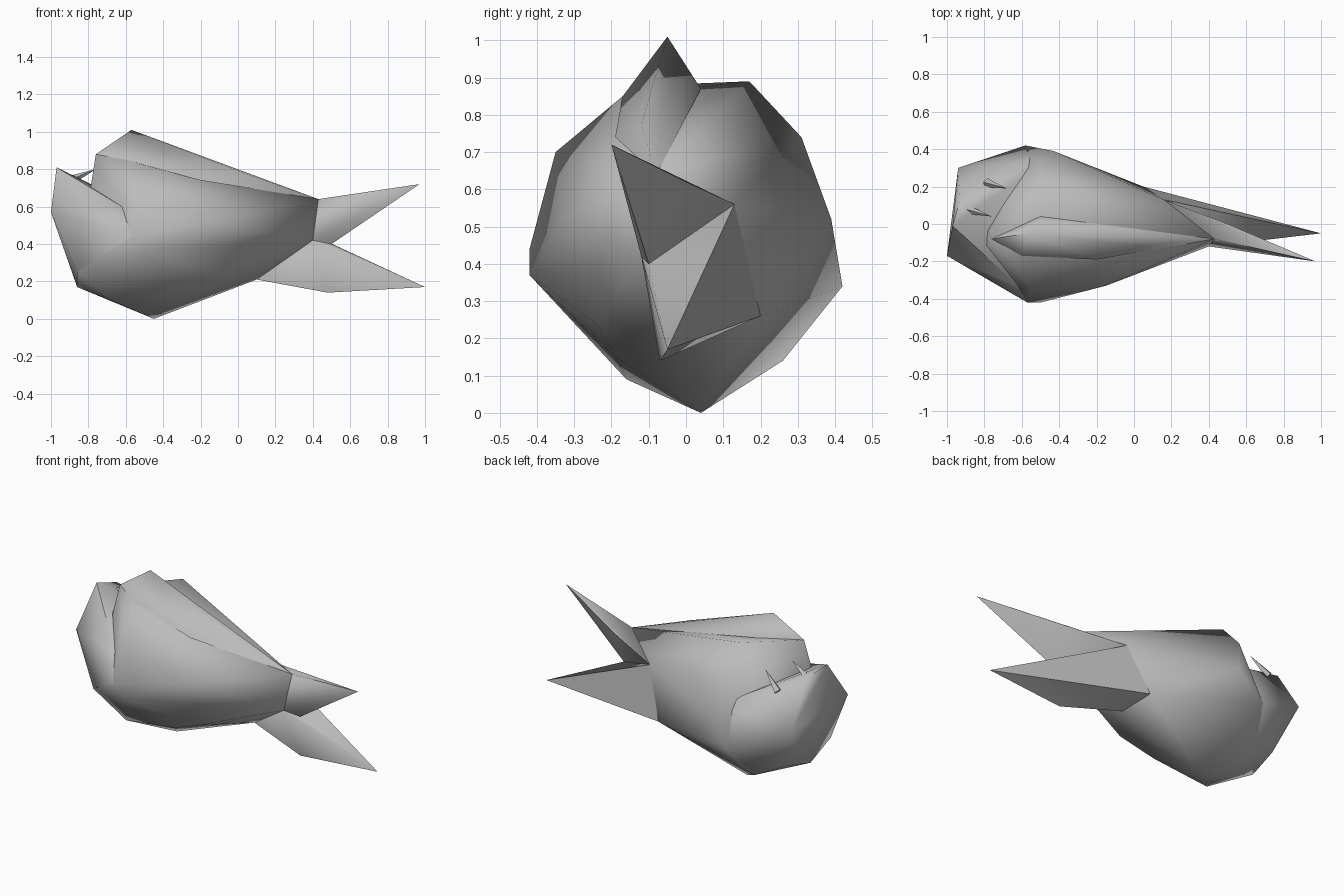
import bpy, bmesh, math
from mathutils import Vector

cube = bpy.data.objects.get("Cube")
if cube:
    bpy.data.objects.remove(cube, do_unlink=True)

GREY = (0.5, 0.5, 0.5, 1)
mat = bpy.data.materials.new("plain grey")
mat.use_nodes = True
mat.diffuse_color = GREY
mat.node_tree.nodes["Principled BSDF"].inputs["Base Color"].default_value = GREY


def finish(name, bm, angle):
    bmesh.ops.recalc_face_normals(bm, faces=bm.faces)
    mesh = bpy.data.meshes.new(name)
    bm.to_mesh(mesh)
    bm.free()
    mesh.materials.append(mat)
    obj = bpy.data.objects.new(name, mesh)
    bpy.context.collection.objects.link(obj)
    bpy.ops.object.select_all(action='DESELECT')
    obj.select_set(True)
    bpy.context.view_layer.objects.active = obj
    bpy.ops.object.shade_smooth_by_angle(angle=math.radians(angle))


def faceted_form(name, points):
    """Wrap a tight faceted skin around a few key points."""
    bm = bmesh.new()
    for p in points:
        bm.verts.new(p)
    bmesh.ops.convex_hull(bm, input=bm.verts)
    loose = [v for v in bm.verts if not v.link_faces]
    bmesh.ops.delete(bm, geom=loose, context='VERTS')
    finish(name, bm, 65)


def tooth(name, base, tip, radius):
    """Slim four-sided spike from base to tip."""
    base, tip = Vector(base), Vector(tip)
    axis = tip - base
    bm = bmesh.new()
    bmesh.ops.create_cone(bm, cap_ends=True, segments=4, radius1=radius,
                          radius2=0, depth=axis.length)
    turn = axis.to_track_quat('Z', 'Y').to_matrix().to_4x4()
    bmesh.ops.transform(bm, matrix=turn, verts=bm.verts)
    bmesh.ops.translate(bm, vec=(base + tip) / 2, verts=bm.verts)
    finish(name, bm, 30)


# Shared landmarks
snout = (-.76, -.08, .88)
beak = (-.78, -.04, .72)
brow = (-.6, -.17, .85)
left_corner, right_corner = (-.46, .35, .56), (-.62, -.33, .6)
left_flank, right_flank = (-.58, .42, .34), (-.57, -.42, .44)
right_low = (-.5, -.42, .37)
right_side = (-.15, -.33, .52)
right_keel = (-.1, -.24, .24)
chin, right_chin = (-.86, 0, .17), (-.86, -.2, .25)
belly = (-.45, .04, 0)
belly_left, belly_right = (-.66, .26, .14), (-.66, -.16, .09)
back_end = (.43, -.08, .64)
belly_end = (.1, .02, .21)
rump_left, rump_right = (.05, .2, .26), (.4, -.12, .42)
rump_top = (.16, .13, .56)
fork = (.5, -.1, .4)

# Body with the upper head
faceted_form("body", [
    snout, beak, brow, left_corner, right_corner, left_flank, right_flank,
    right_low, right_side, right_keel, belly, belly_left, belly_right, chin,
    right_chin, back_end, belly_end, rump_left, rump_right, rump_top,
    (-.55, -.35, .7), (-.43, .39, .52), (-.5, .31, .74), (-.5, .17, .89),
    (-.3, -.19, .15)])

# Pointed ridge along the back
faceted_form("back_ridge", [
    snout, brow, back_end, (-.57, -.05, 1.01), (.04, -.12, .775),
    (-.2, -.19, .74), (-.5, .04, .87)])

# Open lower jaw
faceted_form("lower_jaw", [
    (-.97, -.01, .81), (-.93, .13, .77), (-1, -.17, .57), (-.94, .3, .5),
    (-.84, .19, .22), chin, right_chin, left_corner, right_corner,
    left_flank, right_flank, right_low, right_keel, rump_left,
    belly_left, belly_right, belly])

# Forked tail
faceted_form("upper_tail_lobe", [
    (.97, -.2, .72), back_end, rump_right, fork, rump_top, (.5, 0, .62),
    (.1, 0, .4)])
faceted_form("lower_tail_lobe", [
    (1, -.05, .17), (.48, -.07, .14), fork, rump_right, rump_left,
    belly_end, rump_top])

# Teeth
tooth("front_tooth", (-.9, .08, .74), (-.76, .04, .8), .025)
tooth("left_tooth", (-.79, .22, .68), (-.68, .19, .78), .025)
tooth("right_tooth", (-.7, -.18, .6), (-.65, -.25, .63), .015)
